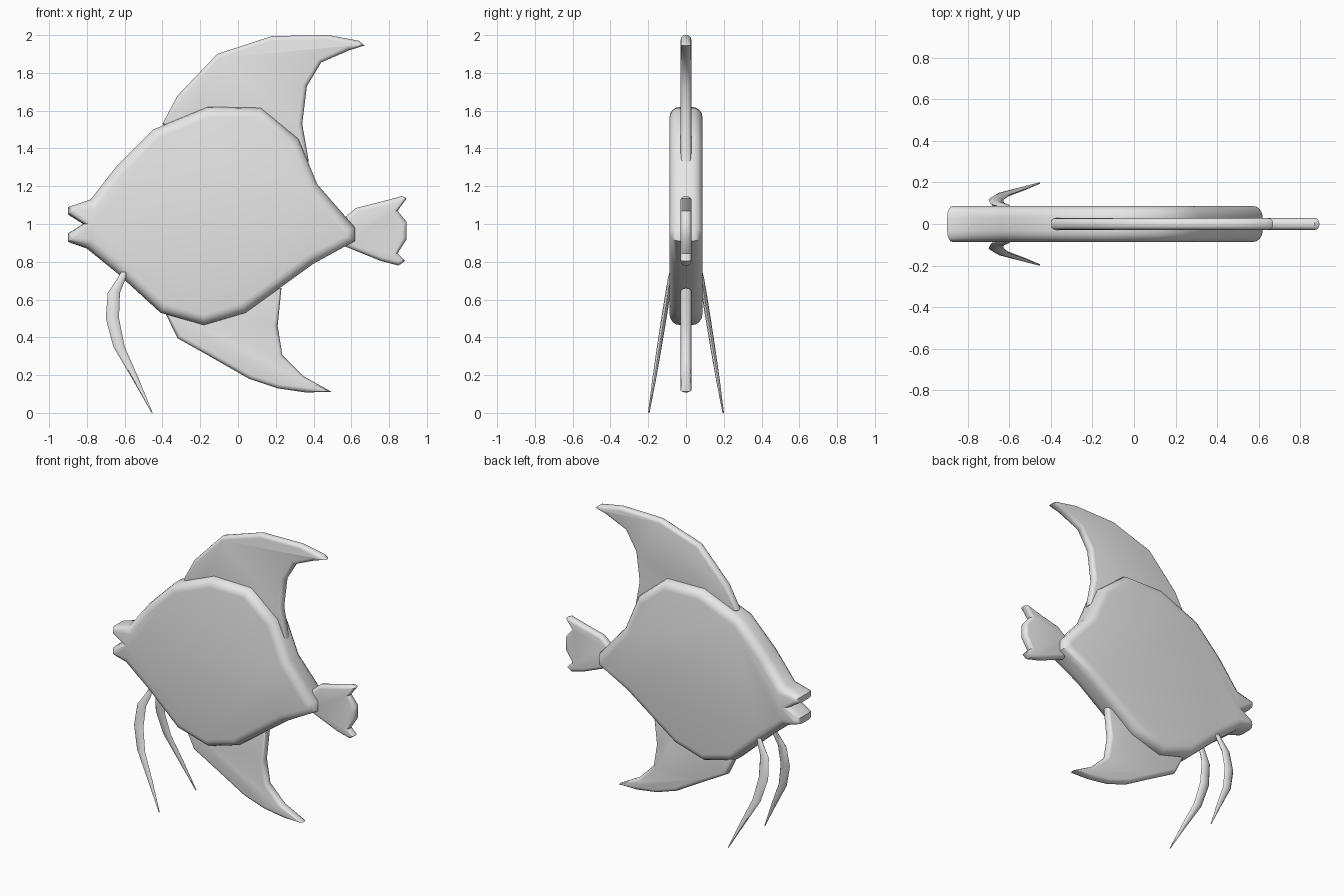
import bpy, bmesh, math
from mathutils import Vector

cube = bpy.data.objects.get("Cube")
if cube:
    bpy.data.objects.remove(cube, do_unlink=True)

grey = bpy.data.materials.new("light_grey")
grey.use_nodes = True
grey.diffuse_color = (0.8, 0.8, 0.8, 1)
grey.node_tree.nodes["Principled BSDF"].inputs["Base Color"].default_value = (0.8, 0.8, 0.8, 1)


def skin(name, rings):
    """Join rings of points with quads, cap both ends and shade smoothly."""
    bm = bmesh.new()
    loops = [[bm.verts.new(p) for p in ring] for ring in rings]
    n = len(loops[0])
    for a, b in zip(loops, loops[1:]):
        for i in range(n):
            j = (i + 1) % n
            bm.faces.new((a[i], a[j], b[j], b[i]))
    bm.faces.new(loops[0])
    bm.faces.new(loops[-1])
    bmesh.ops.recalc_face_normals(bm, faces=bm.faces)
    mesh = bpy.data.meshes.new(name)
    bm.to_mesh(mesh)
    bm.free()
    mesh.materials.append(grey)
    obj = bpy.data.objects.new(name, mesh)
    bpy.context.collection.objects.link(obj)
    bpy.ops.object.select_all(action='DESELECT')
    obj.select_set(True)
    bpy.context.view_layer.objects.active = obj
    bpy.ops.object.shade_smooth_by_angle(angle=math.radians(42))
    return obj


def plate(name, outline, half, radius, steps=4):
    """Upright slab with rounded rims; the outline runs clockwise in x, z."""
    pts = [Vector(p) for p in outline]
    n = len(pts)
    inward = []
    for i, p in enumerate(pts):
        before, after = p - pts[i - 1], pts[(i + 1) % n] - p
        normals = [Vector((e.y, -e.x)).normalized() for e in (before, after)]
        direction = (normals[0] + normals[1]).normalized()
        reach = min(radius, 0.8 * min(before.length, after.length))
        inward.append(direction * reach)
    # quarter-round on each rim
    profile = []
    for k in range(steps + 1):
        a = math.pi / 2 * k / steps
        profile.append((1 - math.cos(a), half - radius + radius * math.sin(a)))
    profile = [(s, -y) for s, y in reversed(profile)] + profile
    rings = []
    for s, y in profile:
        rings.append([(p.x + d.x * s, y, p.y + d.y * s) for p, d in zip(pts, inward)])
    return skin(name, rings)


# Body with a notched mouth
plate("body", [
    (-0.90, 1.05), (-0.90, 1.09), (-0.78, 1.13), (-0.64, 1.31), (-0.45, 1.50),
    (-0.16, 1.62), (0.12, 1.615), (0.32, 1.45), (0.42, 1.21), (0.62, 0.98),
    (0.62, 0.91), (0.40, 0.79), (0.04, 0.53), (-0.18, 0.465), (-0.41, 0.53),
    (-0.64, 0.74), (-0.80, 0.87), (-0.90, 0.905), (-0.90, 0.95), (-0.82, 1.00)],
    0.087, 0.055)

# Fins, with their roots buried in the body
plate("top_fin", [
    (-0.40, 1.53), (-0.32, 1.68), (-0.11, 1.90), (0.18, 1.995), (0.48, 2.0),
    (0.64, 1.97), (0.67, 1.945), (0.59, 1.92), (0.44, 1.855), (0.365, 1.73),
    (0.34, 1.53), (0.375, 1.33), (0.20, 1.35), (-0.30, 1.45)],
    0.028, 0.024)

plate("bottom_fin", [
    (-0.40, 0.56), (-0.32, 0.395), (-0.15, 0.30), (0.06, 0.18), (0.21, 0.13),
    (0.36, 0.108), (0.495, 0.112), (0.345, 0.195), (0.235, 0.305),
    (0.21, 0.46), (0.23, 0.66), (0.0, 0.66), (-0.30, 0.62)][::-1],
    0.028, 0.024)

plate("tail_fin", [
    (0.50, 0.96), (0.56, 1.03), (0.625, 1.085), (0.765, 1.12), (0.87, 1.148),
    (0.893, 1.135), (0.845, 1.07), (0.893, 1.01), (0.893, 0.92), (0.845, 0.845),
    (0.885, 0.805), (0.85, 0.78), (0.755, 0.805), (0.57, 0.88)],
    0.028, 0.024)

# Trailing feelers: x of both edges, height, thickness
sections = [(-0.62, -0.59, 0.745, 0.010), (-0.64, -0.595, 0.71, 0.013),
            (-0.69, -0.625, 0.635, 0.014), (-0.70, -0.63, 0.50, 0.014),
            (-0.66, -0.60, 0.35, 0.013), (-0.56, -0.525, 0.18, 0.010),
            (-0.457, -0.452, 0.0, 0.004)]
for side, sign in (("left", 1), ("right", -1)):
    rings = []
    for x0, x1, z, thick in sections:
        mid, wide = (x0 + x1) / 2, (x1 - x0) / 2
        y = 0.197 - 0.160 * z
        rings.append([(mid + wide * math.cos(t * math.pi / 4),
                       sign * (y + thick * math.sin(t * math.pi / 4)), z)
                      for t in range(8)])
    # the side facing -y is the model's right
    skin(side + "_feeler" if sign > 0 else "right_feeler", rings)
